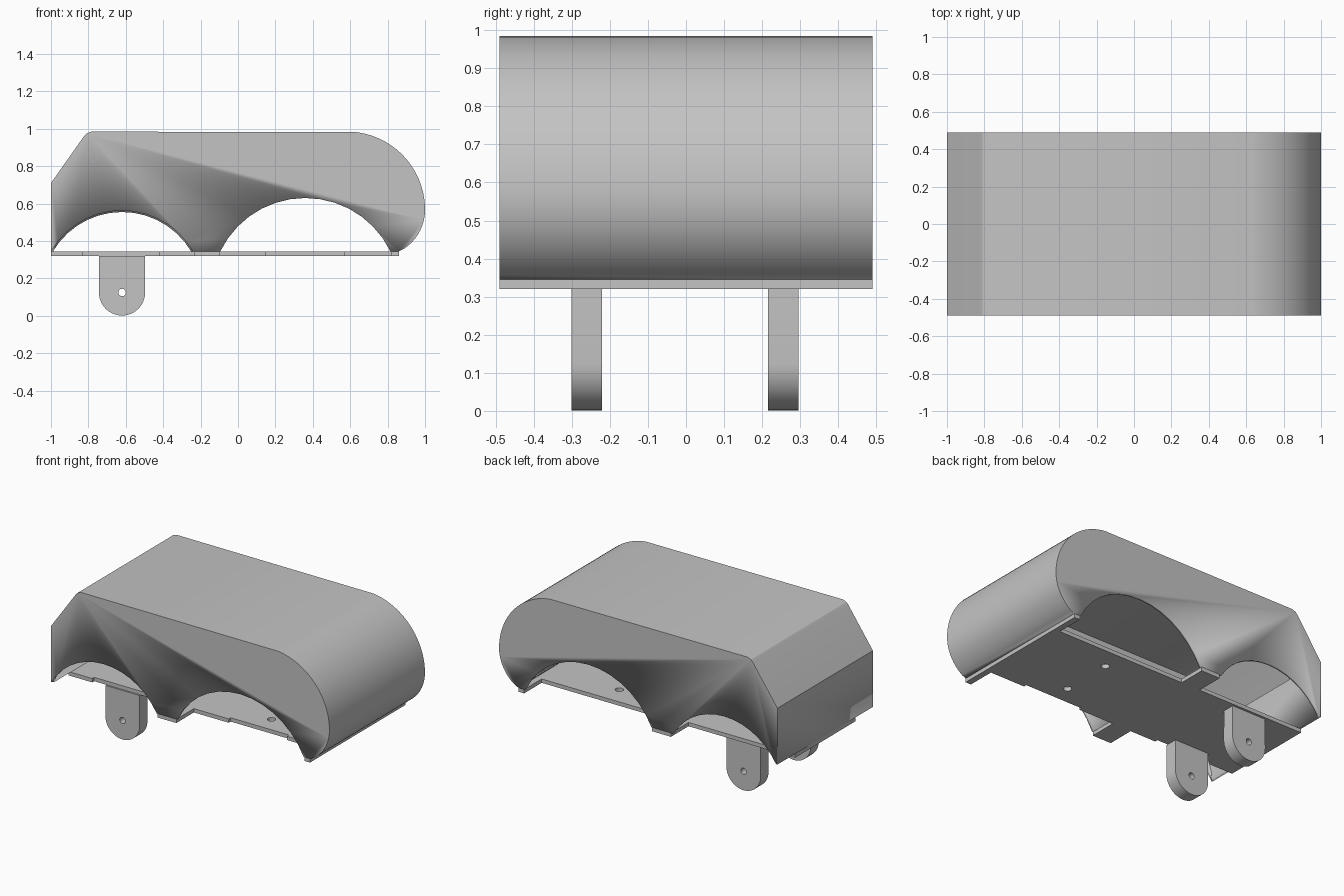
import bpy, bmesh, math
from mathutils import Vector

old = bpy.data.objects.get("Cube")
if old:
    bpy.data.objects.remove(old, do_unlink=True)

grey = bpy.data.materials.new("plain grey")
grey.use_nodes = True
grey.diffuse_color = (0.55, 0.55, 0.55, 1)
grey.node_tree.nodes["Principled BSDF"].inputs["Base Color"].default_value = (0.55, 0.55, 0.55, 1)

HALF = 0.49      # half of the body width
RIM = 0.345      # lower rim of the shell
FLOOR = 0.32     # underside of the floor plate
AXLE = 0.125     # axle height
REAR_X, FRONT_X = -0.62, 0.36


def arc(cx, cz, r, start, end, n):
    """Points on an arc, angles in degrees."""
    angles = [math.radians(start + (end - start) * i / n) for i in range(n + 1)]
    return [(cx + r * math.cos(a), cz + r * math.sin(a)) for a in angles]


def arch(cx, r):
    """Wheel arch from its right foot over to its left foot."""
    foot = math.degrees(math.asin((RIM - AXLE) / r))
    return arc(cx, AXLE, r, foot, 180 - foot, 14)


def finish(name, bm):
    bmesh.ops.recalc_face_normals(bm, faces=bm.faces[:])
    return finish_raw(name, bm)


def finish_raw(name, bm):
    mesh = bpy.data.meshes.new(name)
    bm.to_mesh(mesh)
    bm.free()
    mesh.materials.append(grey)
    obj = bpy.data.objects.new(name, mesh)
    bpy.context.collection.objects.link(obj)
    bpy.ops.object.select_all(action='DESELECT')
    obj.select_set(True)
    bpy.context.view_layer.objects.active = obj
    bpy.ops.object.shade_smooth_by_angle(angle=math.radians(25))
    return obj


def prism(name, loops, place, offset):
    """Extrude an outline with holes; place maps a 2D point into space."""
    bm = bmesh.new()
    edges = []
    for loop in loops:
        vs = [bm.verts.new(place(p)) for p in loop]
        edges += [bm.edges.new((vs[i - 1], vs[i])) for i in range(len(vs))]
    bmesh.ops.triangle_fill(bm, edges=edges, use_beauty=True, use_dissolve=False)
    result = bmesh.ops.extrude_face_region(bm, geom=bm.faces[:], use_keep_orig=True)
    moved = [g for g in result["geom"] if isinstance(g, bmesh.types.BMVert)]
    bmesh.ops.translate(bm, verts=moved, vec=Vector(offset))
    return finish(name, bm)


# Body shell: skin over the side profile, arched side walls, open below
profile = [(-1, RIM), (-1, 0.71), (-0.825, 0.958), (-0.81, 0.975), (-0.785, 0.985)]
profile += arc(0.582, 0.567, 0.418, 83, 0, 20)
profile += arc(0.75, 0.567, 0.25, 0, -63, 10)[1:]
profile[-1] = (0.86, RIM)

bm = bmesh.new()
rows = {s: [bm.verts.new((x, s * HALF, z)) for x, z in profile] for s in (-1, 1)}
for i in range(len(profile) - 1):
    bm.faces.new((rows[-1][i], rows[-1][i + 1], rows[1][i + 1], rows[1][i]))
for side, rear_radius in ((-1, 0.438), (1, 0.430)):
    inner = arch(FRONT_X, 0.505) + arch(REAR_X, rear_radius)
    loop = rows[side] + [bm.verts.new((x, side * HALF, z)) for x, z in inner]
    bm.faces.new(loop[::side])
bm.normal_update()
shell = finish_raw("body_shell", bm)
thick = shell.modifiers.new("wall thickness", 'SOLIDIFY')
thick.thickness = 0.015
thick.offset = -1
thick.use_even_offset = True

# Floor plate with wheel notches, motor recesses and two screw holes
NOTCH, RECESS = 0.31, 0.29
front_edge = [(-1, -NOTCH), (-0.83, -NOTCH), (-0.83, -RECESS), (-0.42, -RECESS),
              (-0.42, -NOTCH), (-0.235, -NOTCH), (-0.235, -HALF), (-0.1, -HALF),
              (-0.1, -NOTCH), (0.15, -NOTCH), (0.15, -RECESS), (0.57, -RECESS),
              (0.57, -NOTCH), (0.82, -NOTCH), (0.82, -HALF), (0.86, -HALF)]
back_edge = [(x, -y) for x, y in reversed(front_edge) if y != -RECESS
             and x not in (-0.83, -0.42, 0.15, 0.57)]
holes = [arc(FRONT_X, y, 0.025, 0, 345, 23) for y in (-0.17, 0.17)]
prism("floor_plate", [front_edge + back_edge] + holes,
      lambda p: (p[0], p[1], FLOOR), (0, 0, RIM - FLOOR))

# Axle brackets hanging below the floor
tab = [(REAR_X + 0.122, FLOOR)] + arc(REAR_X, AXLE, 0.1235, 0, -180, 20) + [(REAR_X - 0.122, FLOOR)]
pin = arc(REAR_X, AXLE, 0.02, 0, 345, 23)
for name, y in (("front_axle_bracket", -0.30), ("back_axle_bracket", 0.215)):
    prism(name, [tab, pin], lambda p: (p[0], y, max(p[1], 0)), (0, 0.08, 0))
